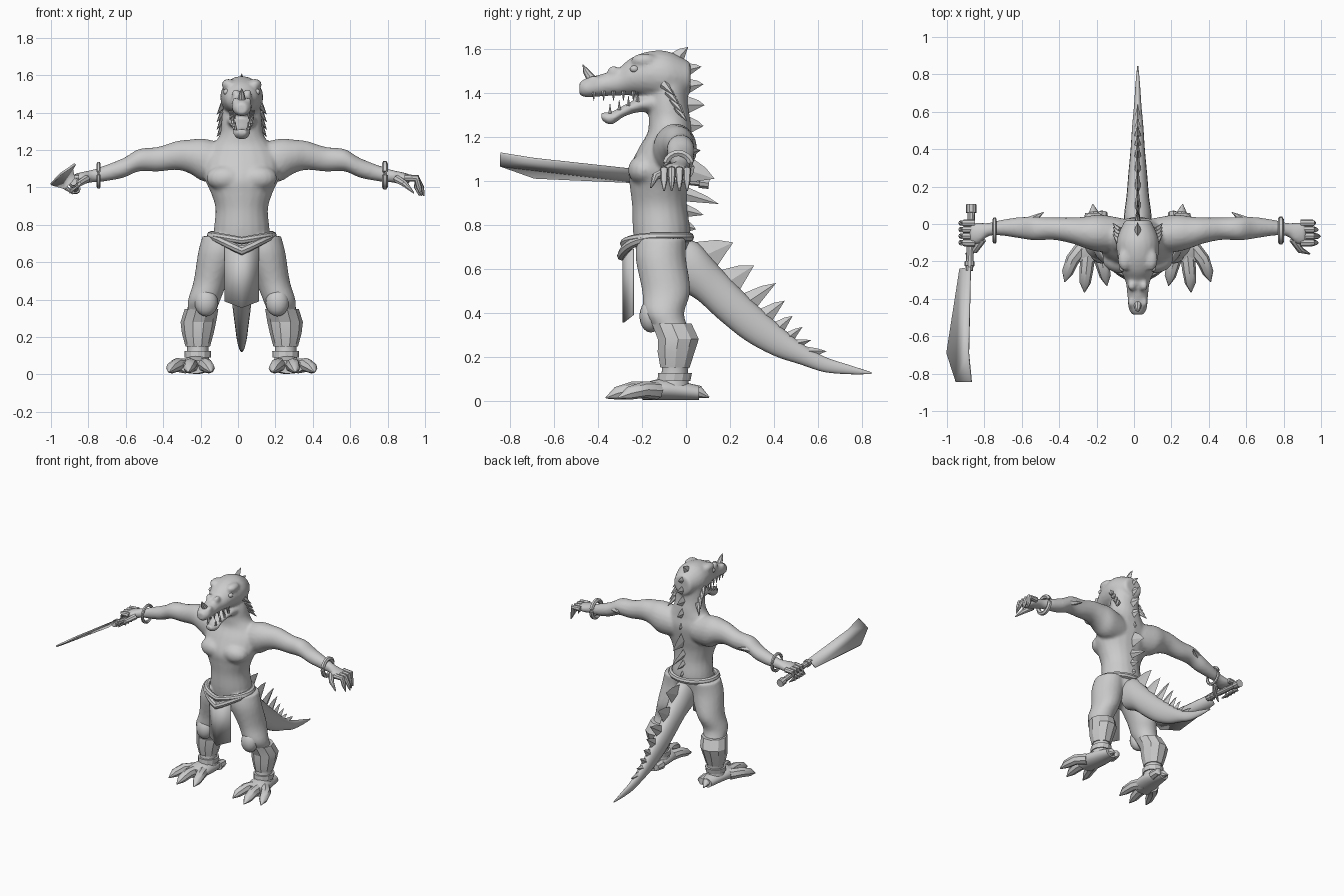
import bpy, bmesh, math
from mathutils import Vector

if "Cube" in bpy.data.objects:
    bpy.data.objects.remove(bpy.data.objects["Cube"])

grey = bpy.data.materials.new("plain grey")
grey.use_nodes = True
grey.diffuse_color = (0.6, 0.6, 0.6, 1)
grey.node_tree.nodes["Principled BSDF"].inputs["Base Color"].default_value = grey.diffuse_color
SHIFT = 0.02  # the body axis sits slightly to the left
SIDES = ((1, "left"), (-1, "right"))


def finish(bm, name, angle=40):
    """Turn a bmesh into a shaded object on the body axis."""
    bmesh.ops.recalc_face_normals(bm, faces=bm.faces[:])
    mesh = bpy.data.meshes.new(name)
    bm.to_mesh(mesh)
    bm.free()
    mesh.materials.append(grey)
    obj = bpy.data.objects.new(name, mesh)
    obj.location.x = SHIFT
    bpy.context.collection.objects.link(obj)
    bpy.ops.object.select_all(action="DESELECT")
    obj.select_set(True)
    bpy.context.view_layer.objects.active = obj
    bpy.ops.object.shade_smooth_by_angle(angle=math.radians(angle))
    return obj


def skin(bm, rings, closed=False):
    """Bridge rings of vertices, capping open ends."""
    pairs = list(zip(rings, rings[1:]))
    if closed:
        pairs.append((rings[-1], rings[0]))
    for low, high in pairs:
        for i in range(len(low)):
            j = (i + 1) % len(low)
            bm.faces.new((low[i], low[j], high[j], high[i]))
    if not closed:
        bm.faces.new(rings[0])
        bm.faces.new(rings[-1])


def spline(rows, steps):
    """Catmull-Rom interpolation of rows of numbers."""
    pts = [Vector(r) for r in rows]
    out = []
    for i in range(len(pts) - 1):
        a, b, c, d = pts[max(i - 1, 0)], pts[i], pts[i + 1], pts[min(i + 2, len(pts) - 1)]
        for k in range(steps):
            t = k / steps
            out.append(b + (c - a) * (t / 2) + (a * 2 - b * 5 + c * 4 - d) * (t * t / 2)
                       + (b * 3 - a - c * 3 + d) * (t ** 3 / 2))
    return out + [pts[-1]]


def loft(bm, axis, rows, s=1, sides=20, steps=4):
    """Ellipses along an axis; rows hold position, two centres, two radii."""
    k = "xyz".index(axis)
    u, v = [i for i in range(3) if i != k]
    rings = []
    for t, cu, cv, ru, rv in spline(rows, steps):
        ring = []
        for i in range(sides):
            a = math.tau * i / sides
            p = Vector((0, 0, 0))
            p[k], p[u], p[v] = t, cu + ru * math.cos(a), cv + rv * math.sin(a)
            p.x *= s
            ring.append(bm.verts.new(p))
        rings.append(ring)
    skin(bm, rings)


def tube(bm, points, radii, s=1, sides=8, closed=False):
    """Round tube through points with a radius at each."""
    pts = [Vector((p[0] * s, p[1], p[2])) for p in points]
    n, rings = len(pts), []
    for i, p in enumerate(pts):
        before = pts[i - 1] if i or closed else p
        after = pts[(i + 1) % n] if i < n - 1 or closed else p
        turn = (after - before).to_track_quat("Z", "Y")
        r = radii[i] if isinstance(radii, (list, tuple)) else radii
        rings.append([bm.verts.new(p + turn @ Vector((r * math.cos(a), r * math.sin(a), 0)))
                      for a in (math.tau * j / sides for j in range(sides))])
    skin(bm, rings, closed)


def spike(bm, a, b, r, s=1):
    tube(bm, (a, b), (r, 0.001), s, 6)


def ball(bm, centre, size, s=1):
    x, y, z = centre
    new = bmesh.ops.create_uvsphere(bm, u_segments=16, v_segments=10, radius=1)["verts"]
    bmesh.ops.scale(bm, vec=size, verts=new)
    bmesh.ops.translate(bm, vec=(x * s, y, z), verts=new)


def fins(name, base, tips, w):
    """Row of bladed fins on the centre line from (y, z) points."""
    bm = bmesh.new()
    for p, q, t in zip(base, base[1:], tips):
        a, b, tip = (Vector((0, *c)) for c in (p, q, t))
        out = tip - (a + b) / 2
        front = (a + tip) / 2 + out * 0.12
        a, b = a - out * 0.2, b - out * 0.2
        side = Vector((w, 0, 0))
        va, vb, vt, vf, m, n = [bm.verts.new(c) for c in (a, b, tip, front, (a + b) / 2 + side, (a + b) / 2 - side)]
        for mid in (m, n):
            for f in ((va, mid, vf), (vf, mid, vt), (mid, vb, vt)):
                bm.faces.new(f)
        bm.faces.new((va, m, vb, n))
    finish(bm, name, 20)


# Body: torso, neck, head, jaw, arms and legs fused into one skin
bm = bmesh.new()
loft(bm, "z", [(.6, 0, -.11, .13, .1), (.75, 0, -.11, .15, .13), (.88, 0, -.12, .14, .125),
               (.97, 0, -.125, .165, .13), (1.05, 0, -.12, .2, .14), (1.15, 0, -.09, .2, .125),
               (1.22, 0, -.075, .16, .1), (1.28, 0, -.075, .118, .095), (1.36, 0, -.08, .108, .088),
               (1.46, 0, -.07, .1, .08)])
loft(bm, "y", [(.02, 0, 1.47, .07, .07), (-.08, 0, 1.48, .112, .11), (-.17, 0, 1.485, .11, .105),
               (-.25, 0, 1.475, .09, .085), (-.31, 0, 1.45, .065, .062), (-.39, 0, 1.435, .055, .05),
               (-.45, 0, 1.425, .05, .045), (-.485, 0, 1.42, .03, .03)])
loft(bm, "y", [(-.1, 0, 1.36, .09, .06), (-.2, 0, 1.35, .07, .036), (-.28, 0, 1.32, .052, .026),
               (-.34, 0, 1.285, .043, .03), (-.385, 0, 1.295, .03, .018)])
for s, _ in SIDES:
    loft(bm, "x", [(.08, -.06, 1.13, .09, .1), (.2, -.05, 1.145, .1, .115), (.28, -.045, 1.165, .085, .09),
                   (.35, -.035, 1.17, .07, .077), (.45, -.025, 1.15, .06, .066), (.55, -.025, 1.145, .063, .06),
                   (.63, -.02, 1.105, .057, .053), (.73, -.02, 1.075, .042, .043), (.8, -.03, 1.06, .036, .034),
                   (.85, -.05, 1.05, .058, .033), (.9, -.05, 1.045, .055, .025)], s)
    loft(bm, "z", [(.74, .11, -.11, .1, .11), (.65, .122, -.115, .112, .115), (.5, .165, -.09, .092, .11),
                   (.4, .2, -.1, .087, .092), (.33, .215, -.07, .077, .08), (.25, .235, -.04, .078, .08),
                   (.14, .235, -.05, .058, .06), (.03, .235, -.06, .07, .08)], s)
    ball(bm, (.085, -.19, 1.05), (.105, .075, .07), s)   # chest muscle
    ball(bm, (.07, -.19, 1.55), (.038, .06, .03), s)     # brow
    ball(bm, (.032, -.33, 1.5), (.022, .028, .025), s)   # snout bump
    ball(bm, (.034, -.42, 1.46), (.018, .028, .02), s)   # nostril
body = finish(bm, "body")
remesh = body.modifiers.new("fuse", "REMESH")
remesh.mode, remesh.voxel_size, remesh.use_smooth_shade = "VOXEL", 0.011, True
soften = body.modifiers.new("soften", "SMOOTH")
soften.factor, soften.iterations = 0.5, 4

# Tail
bm = bmesh.new()
loft(bm, "y", [(-.04, 0, .62, .075, .11), (.05, 0, .59, .073, .13), (.15, 0, .49, .06, .12),
               (.27, 0, .38, .05, .105), (.4, 0, .285, .038, .08), (.52, 0, .215, .03, .05),
               (.63, 0, .165, .02, .035), (.75, 0, .14, .012, .02), (.845, 0, .125, .003, .004)])
finish(bm, "tail")

# Fins along tail, back, neck and crown
fins("tail_fins", [(.04, .73), (.15, .6), (.25, .49), (.33, .42), (.4, .36), (.45, .31), (.5, .28), (.54, .25), (.6, .2)],
     [(.215, .72), (.31, .615), (.41, .535), (.45, .455), (.485, .385), (.53, .335), (.57, .275), (.64, .225)], .02)
fins("back_fins", [(.02, 1.12), (0, .98), (0, .9), (0, .83), (0, .76)],
     [(.13, 1.01), (.15, .895), (.08, .845), (.045, .78)], .02)
fins("neck_fins", [(0, 1.54), (.01, 1.47), (.01, 1.39), (.01, 1.3), (.02, 1.21), (.02, 1.12)],
     [(.07, 1.52), (.08, 1.44), (.085, 1.345), (.08, 1.25), (.05, 1.145)], .02)
fins("crown_crest", [(-.09, 1.575), (-.02, 1.5)], [(.01, 1.61)], .035)

# Snout horn, teeth, eyes and cheek spikes
bm = bmesh.new()
tube(bm, [(0, -.42, 1.45), (0, -.455, 1.5), (0, -.47, 1.53)], (.025, .015, .001))
for s, _ in SIDES:
    for i in range(5):
        y = -.24 - .045 * i
        x = .06 - .006 * i
        spike(bm, (x, y, 1.41), (x, y, 1.365), .011, s)
    for i in range(4):
        y = -.22 - .042 * i
        x, z = .058 - .008 * i, 1.36 - .018 * i
        spike(bm, (x, y, z), (x, y, z + .045), .009, s)
    ball(bm, (.083, -.235, 1.51), (.016, .02, .016), s)
    for i in range(4):
        spike(bm, (.095, -.1 + .02 * i, 1.44 - .035 * i), (.133, -.055 + .02 * i, 1.39 - .04 * i), .022, s)
finish(bm, "horn_teeth_and_spikes")

for s, label in SIDES:
    # Hand: an open claw on the left, a closed grip on the right
    bm = bmesh.new()
    for i in range(4):
        y = -.1 + .035 * i
        tip = .975 - .012 * abs(i - 1)
        curl = [(tip - .015, y, 1.0), (tip, y, .955)] if s > 0 else [(.945, y, 1.0), (.9, y, .965)]
        knuckle = .935 if s > 0 else .93
        tube(bm, [(.87, y, 1.05), (knuckle, y, 1.048)] + curl, (.02, .019, .015, .004), s)
    tube(bm, [(.83, -.08, 1.045), (.87, -.14, 1.02), (.92, -.16, .97)], (.022, .018, .004), s)
    spike(bm, (.58, .01, 1.13), (.5, .065, 1.14), .03, s)
    finish(bm, label + "_fingers")

    # Wrist band
    bm = bmesh.new()
    ring = [(.765, -.035 + .06 * math.cos(a), 1.065 + .062 * math.sin(a))
            for a in (math.tau * i / 20 for i in range(20))]
    tube(bm, ring, .016 if s > 0 else .011, s, 6, True)
    finish(bm, label + "_wrist_band")

    # Foot with clawed toes and heel spur
    bm = bmesh.new()
    loft(bm, "y", [(.06, .235, .035, .045, .033), (-.03, .235, .045, .068, .043), (-.12, .245, .05, .08, .048),
                   (-.2, .255, .04, .075, .036)], s)
    for x, y in ((.165, -.33), (.285, -.365), (.39, -.31)):
        mid = .25 + (x - .25) * .7
        tube(bm, [(.25 + (x - .25) * .35, -.13, .045), (mid, y + .12, .05), (.25 + (x - .25) * .9, y + .05, .033),
                  (x, y, .012)], (.04, .037, .03, .003), s)
    for x in (.235, .19):
        tube(bm, [(x, .0, .04), (x, .06, .04), (x + .005, .105 if x > .2 else .07, .015)], (.034, .028, .003), s)
    finish(bm, label + "_foot")

    # Knee pad, shin guard and ankle ring
    bm = bmesh.new()
    ball(bm, (.19, -.16, .385), (.062, .052, .075), s)
    finish(bm, label + "_knee_pad")
    bm = bmesh.new()
    loft(bm, "z", [(.15, .235, -.05, .066, .07), (.22, .235, -.045, .085, .088), (.28, .232, -.035, .095, .098),
                   (.35, .215, -.065, .09, .095)], s, 10, 1)
    loft(bm, "z", [(.09, .235, -.055, .07, .075), (.125, .235, -.05, .072, .077)], s, 12, 1)
    finish(bm, label + "_shin_guard", 20)

# Belt: a level band and a drooping band that meets in a point at the front
bm = bmesh.new()
for droop, r in ((.03, .02), (.085, .022)):
    ring = []
    for i in range(32):
        a = math.tau * i / 32
        x, y = .165 * math.cos(a), -.13 + .145 * math.sin(a)
        dip = droop * (1 - abs(x) / .165) if y < -.13 else 0
        ring.append((x, y - dip * .2, .755 - dip - r / 2))
    tube(bm, ring, r, 1, 8, True)
finish(bm, "belt")

# Loincloth folded down its middle
bm = bmesh.new()
cols = [(-.092, -.245, .39), (0, -.29, .355), (.092, -.245, .39)]
strips = [(bm.verts.new((x, y, z)), bm.verts.new((x, y, .69))) for x, y, z in cols]
for (a, b), (c, d) in zip(strips, strips[1:]):
    bm.faces.new((a, c, d, b))
cloth = finish(bm, "loincloth", 15)
cloth.modifiers.new("thickness", "SOLIDIFY").thickness = 0.008

# Sword blade and handle in the right hand
bm = bmesh.new()
outline = [(-.895, -.23, 1.05), (-.95, -.24, .995), (-1.02, -.69, 1.015), (-.97, -.845, 1.07),
           (-.89, -.845, 1.125), (-.905, -.69, 1.1)]
bm.faces.new([bm.verts.new(p) for p in outline])
blade = finish(bm, "sword_blade", 15)
edge = blade.modifiers.new("thickness", "SOLIDIFY")
edge.thickness, edge.offset = 0.012, 0
bm = bmesh.new()
tube(bm, [(-.9, -.25, 1.03), (-.89, .06, .995)], .02, sides=10)
tube(bm, [(-.89, .06, .995), (-.89, .105, .99)], .028, sides=10)
tube(bm, [(-.9, -.2, 1.025), (-.9, -.225, 1.028)], .027, sides=10)
finish(bm, "sword_handle", 30)
